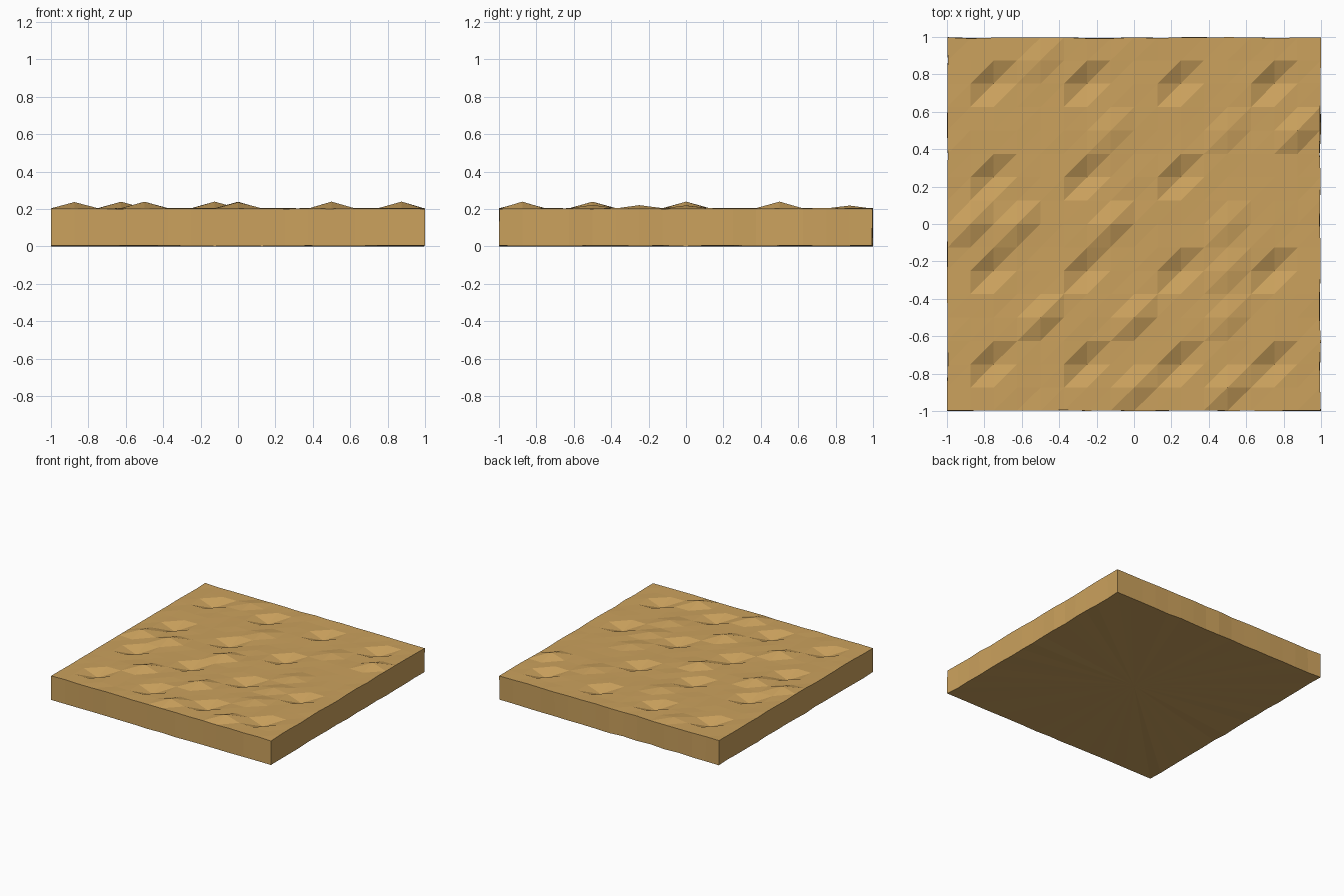
import bpy, bmesh, random

if "Cube" in bpy.data.objects:
    bpy.data.objects.remove(bpy.data.objects["Cube"])

random.seed(4)
N = 16               # cells per side
STEP = 2 / N
TOP = 0.203

# Height changes on the top grid: regular dents, plus tall and low bumps
offsets = {}
for x in (-0.75, -0.25, 0.25, 0.75):
    for y in (-0.75, -0.25, 0.25, 0.75):
        if (x, y) != (0.75, 0.25):
            offsets[(x, y)] = -0.045
for p in ((0.875, 0.5), (-0.875, 0), (-0.625, 0), (-0.125, 0),
          (-0.5, -0.5), (0, -0.5), (0, -0.875), (0.5, -0.875)):
    offsets[p] = 0.035
for p in ((-0.5, 0.875), (-0.125, 0.5), (0.5, 0.5), (0.5, 0),
          (0.5, -0.25), (0.5, -0.5)):
    offsets[p] = 0.017


def rim(v):
    """Pull a border coordinate slightly inward for a hand-cut edge."""
    return v - (random.uniform(0, 0.008) if v > 0 else -random.uniform(0, 0.005)) \
        if abs(v) == 1 else v


bm = bmesh.new()

# Bumpy top, all cells split along the same diagonal
top = {}
for i in range(N + 1):
    for j in range(N + 1):
        x, y = -1 + i * STEP, -1 + j * STEP
        z = TOP + offsets.get((x, y), 0) + random.uniform(-0.002, 0.002)
        top[i, j] = bm.verts.new((rim(x), rim(y), z))
for i in range(N):
    for j in range(N):
        a, b, c, d = top[i, j], top[i + 1, j], top[i + 1, j + 1], top[i, j + 1]
        bm.faces.new((a, b, c))
        bm.faces.new((a, c, d))

# Side walls and a bottom fan meeting at the centre
loop = ([(i, 0) for i in range(N)] + [(N, j) for j in range(N)]
        + [(i, N) for i in range(N, 0, -1)] + [(0, j) for j in range(N, 0, -1)])
low = [bm.verts.new((rim(-1 + i * STEP), rim(-1 + j * STEP), random.uniform(0, 0.006)))
       for i, j in loop]
centre = bm.verts.new((0, 0, 0))
for k in range(len(loop)):
    n = (k + 1) % len(loop)
    bm.faces.new((low[k], low[n], top[loop[n]], top[loop[k]]))
    bm.faces.new((low[n], low[k], centre))

mesh = bpy.data.meshes.new("ground_tile")
bm.to_mesh(mesh)
bm.free()
tile = bpy.data.objects.new("ground_tile", mesh)
bpy.context.collection.objects.link(tile)

# Sandy earth colour
mat = bpy.data.materials.new("sand")
mat.diffuse_color = (0.60, 0.36, 0.11, 1)
mat.use_nodes = True
mat.node_tree.nodes["Principled BSDF"].inputs["Base Color"].default_value = mat.diffuse_color
mesh.materials.append(mat)
